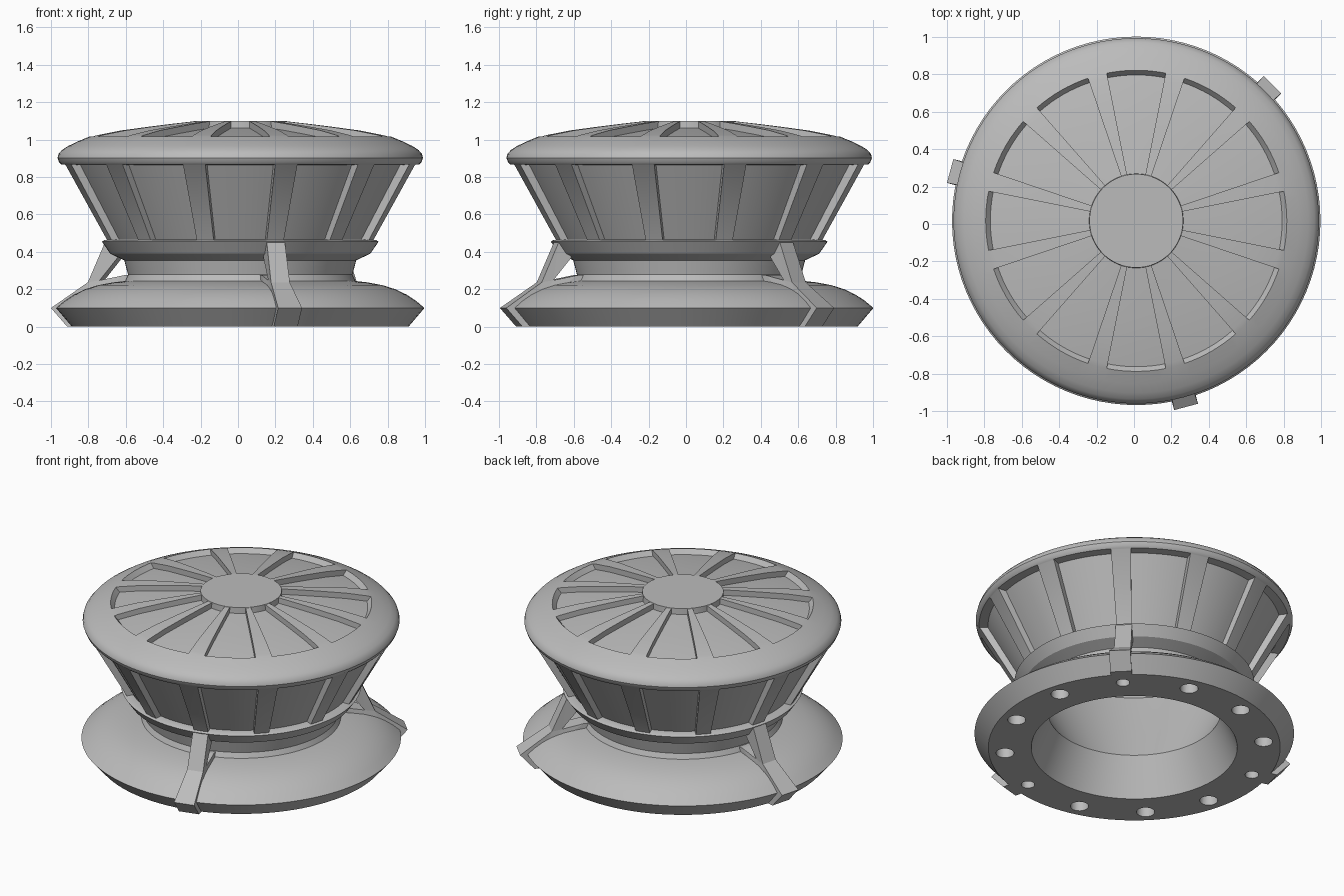
import bpy, bmesh, math
from math import sin, cos, radians
from mathutils import Matrix, Vector

cube = bpy.data.objects.get("Cube")
if cube:
    bpy.data.objects.remove(cube, do_unlink=True)

AXIS = Vector((0.012, 0.017, 0))   # the round body sits slightly off centre
STRUTS = (45, 165, 285)            # directions of the three struts

grey = bpy.data.materials.new("metal_grey")
grey.use_nodes = True
grey.diffuse_color = (0.5, 0.5, 0.5, 1)
grey.node_tree.nodes["Principled BSDF"].inputs["Base Color"].default_value = grey.diffuse_color


def make_object(name, bm):
    bmesh.ops.recalc_face_normals(bm, faces=bm.faces)
    mesh = bpy.data.meshes.new(name)
    bm.to_mesh(mesh)
    bm.free()
    mesh.materials.append(grey)
    obj = bpy.data.objects.new(name, mesh)
    obj.location = AXIS
    bpy.context.collection.objects.link(obj)
    return obj


def activate(obj):
    bpy.ops.object.select_all(action='DESELECT')
    obj.select_set(True)
    bpy.context.view_layer.objects.active = obj


def smooth(obj, angle=28):
    activate(obj)
    bpy.ops.object.shade_smooth_by_angle(angle=radians(angle))


def revolve(columns, closed=False):
    """Skin a ring of (angle, profile) columns around the z axis."""
    bm = bmesh.new()
    rings = [[bm.verts.new((r * cos(a), r * sin(a), z)) for r, z in prof]
             for a, prof in columns]
    count = len(rings[0])
    for i, ring in enumerate(rings):
        after = rings[(i + 1) % len(rings)]
        for j in range(count if closed else count - 1):
            k = (j + 1) % count
            bm.faces.new((ring[j], after[j], after[k], ring[k]))
    bmesh.ops.remove_doubles(bm, verts=bm.verts, dist=0.0004)
    return bm


# Body: hollow bowl with lid; ribs keep the outer profile, panels sink in
inside = [(0, 1.0), (0.6, 0.97), (0.76, 0.92), (0.81, 0.82), (0.72, 0.63),
          (0.63, 0.45), (0.57, 0.33), (0.53, 0.25)]
neck = [(0.615, 0.245), (0.6, 0.278), (0.62, 0.355), (0.695, 0.39),
        (0.74, 0.455), (0.726, 0.463)]
rim = [(0.957, 0.868), (0.969, 0.88), (0.977, 0.902), (0.972, 0.923),
       (0.953, 0.945), (0.92, 0.966), (0.87, 0.99), (0.805, 1.017)]
side_rib = [(0.728, 0.467), (0.952, 0.864)]
side_panel = [(0.684, 0.467), (0.902, 0.864)]
lid_rib = [(0.78, 1.024), (0.65, 1.049), (0.5, 1.069), (0.37, 1.085), (0.252, 1.098)]
lid_panel = [(r, z - 0.037) for r, z in lid_rib]
hub = [(0.25, 1.1), (0, 1.1)]
rib = inside + neck + side_rib + rim + lid_rib + hub
panel = inside + neck + side_panel + rim + lid_panel + hub

columns = []
HALF = 11.3
for sector in range(12):
    mid = sector * 30
    columns.append((radians(mid - HALF), rib))
    for step in range(9):
        columns.append((radians(mid - HALF + step * HALF / 4), panel))
    columns.append((radians(mid + HALF), rib))
    columns.append((radians(mid + 15), rib))
body = make_object("ribbed_body", revolve(columns))
smooth(body)

# Base flange: domed ring with chamfered underside
flange = [(0.635, 0), (0.9, 0), (0.985, 0.1), (0.94, 0.138), (0.89, 0.171),
          (0.83, 0.2), (0.76, 0.222), (0.68, 0.237), (0.6, 0.246), (0.53, 0.25)]
base = make_object("base_flange",
                   revolve([(radians(i * 3.75), flange) for i in range(96)], closed=True))

# Bolt holes: blind, smaller beneath the struts
bm = bmesh.new()
for i in range(12):
    deg = 15 + i * 30
    radius = 0.042 if deg in STRUTS else 0.056
    spot = (0.8 * cos(radians(deg)), 0.8 * sin(radians(deg)), 0.02)
    bmesh.ops.create_cone(bm, cap_ends=True, segments=24, radius1=radius,
                          radius2=radius, depth=0.14, matrix=Matrix.Translation(spot))
cutter = make_object("hole_cutter", bm)
cutter.hide_render = True
bpy.context.view_layer.update()
activate(base)
cut = base.modifiers.new("bolt_holes", 'BOOLEAN')
cut.operation = 'DIFFERENCE'
cut.solver = 'EXACT'
cut.object = cutter
bpy.ops.object.modifier_apply(modifier=cut.name)
bpy.data.objects.remove(cutter, do_unlink=True)
smooth(base)

# Struts: bent clamps from collar to flange edge, as (radius, height, half width)
outline = [(0.69, 0.452, 0.05), (0.735, 0.452, 0.05), (0.83, 0.237, 0.052),
           (1.03, 0.1, 0.066), (0.94, 0, 0.066), (0.89, 0, 0.066),
           (0.87, 0.11, 0.066), (0.58, 0.2, 0.05), (0.58, 0.275, 0.05),
           (0.63, 0.275, 0.05), (0.765, 0.248, 0.05), (0.665, 0.37, 0.05)]
for number, deg in enumerate(STRUTS, 1):
    bm = bmesh.new()
    left = [bm.verts.new((r, w, z)) for r, z, w in outline]
    right = [bm.verts.new((r, -w, z)) for r, z, w in outline]
    for i in range(len(outline)):
        j = (i + 1) % len(outline)
        bm.faces.new((left[i], left[j], right[j], right[i]))
    caps = [bm.faces.new(left), bm.faces.new(right[::-1])]
    bmesh.ops.triangulate(bm, faces=caps)
    bm.transform(Matrix.Rotation(radians(deg), 4, 'Z'))
    make_object(f"strut_{number}", bm)
